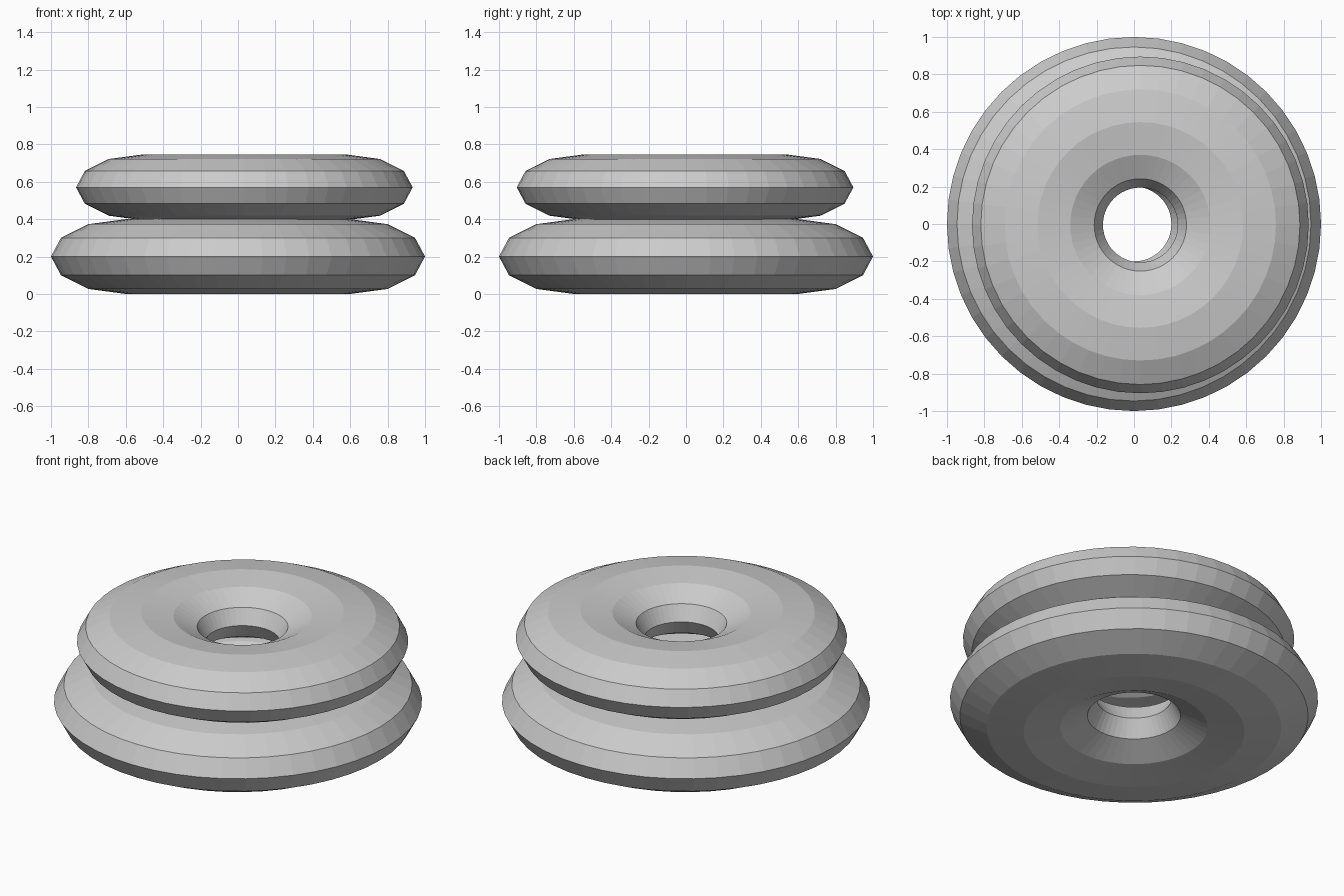
import bpy

if "Cube" in bpy.data.objects:
    bpy.data.objects.remove(bpy.data.objects["Cube"])

# Flattened low-poly ring
def ring(name, loc, major, minor):
    bpy.ops.mesh.primitive_torus_add(major_segments=48, minor_segments=12,
                                     major_radius=major, minor_radius=minor, location=loc)
    ob = bpy.context.object
    ob.name = name
    ob.scale.z = 0.5
    bpy.ops.object.transform_apply(location=False, rotation=False, scale=True)
    bpy.ops.object.shade_flat()
    return ob

# Two stacked rings, the upper one slightly off centre
ring("lower_ring", (0, 0, 0.2), 0.6, 0.4)
ring("upper_ring", (0.034, -0.005, 0.57), 0.55, 0.35)
